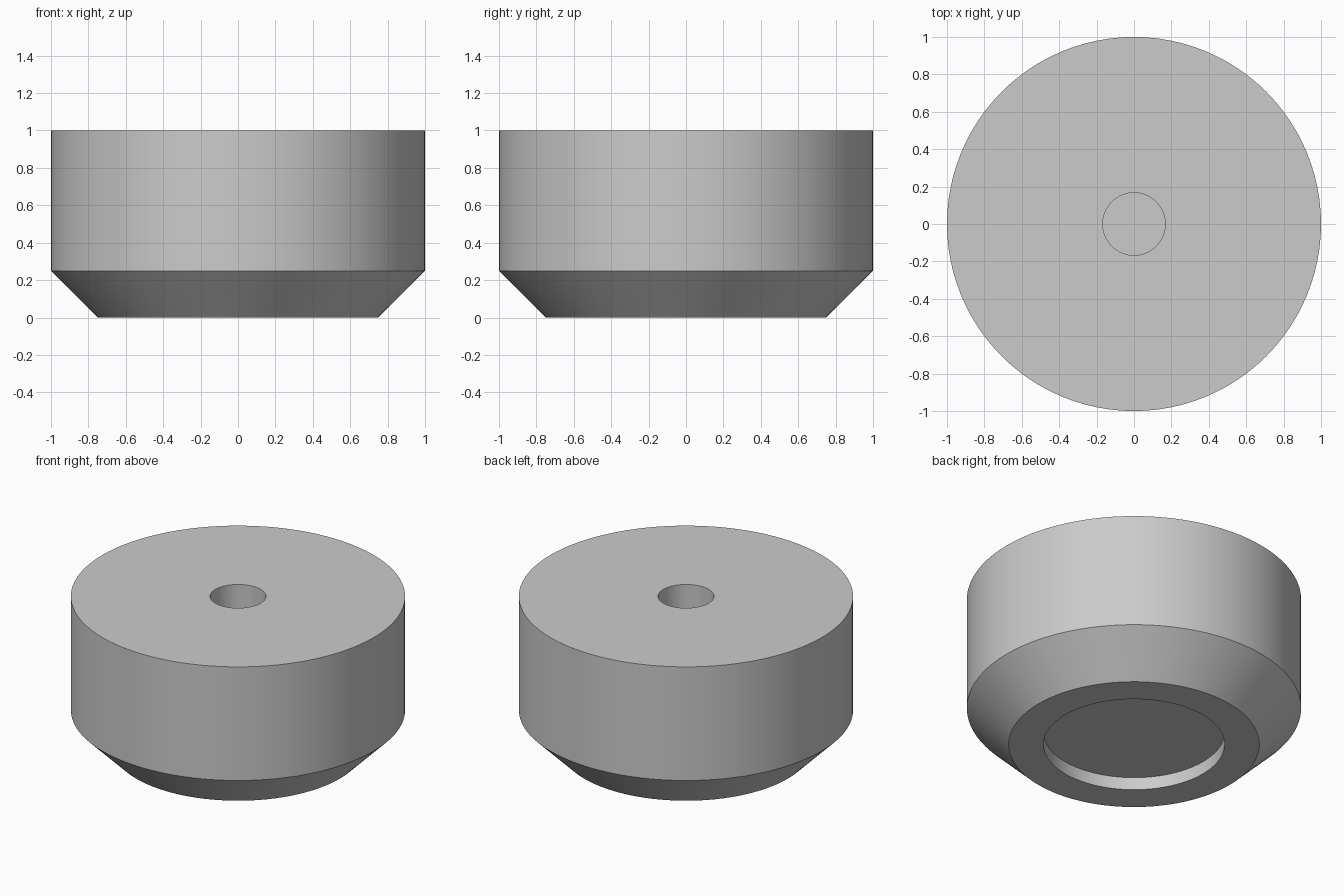
import bpy
import bmesh
import math

cube = bpy.data.objects.get("Cube")
if cube:
    bpy.data.objects.remove(cube, do_unlink=True)

SEGMENTS = 96

# Single plain grey
grey = bpy.data.materials.new("plain grey")
grey.use_nodes = True
colour = (0.6, 0.6, 0.6, 1.0)
grey.diffuse_color = colour
grey.node_tree.nodes["Principled BSDF"].inputs["Base Color"].default_value = colour


def lathe(name, profile):
    """Revolve a (radius, height) profile around the z axis."""
    bm = bmesh.new()
    verts = [bm.verts.new((r, 0, z)) for r, z in profile]
    edges = [bm.edges.new(pair) for pair in zip(verts, verts[1:])]
    bmesh.ops.spin(bm, geom=verts + edges, cent=(0, 0, 0), axis=(0, 0, 1),
                   angle=math.tau, steps=SEGMENTS, use_merge=False)
    bmesh.ops.remove_doubles(bm, verts=bm.verts[:], dist=0.0001)
    bmesh.ops.recalc_face_normals(bm, faces=bm.faces[:])
    mesh = bpy.data.meshes.new(name)
    bm.to_mesh(mesh)
    bm.free()
    mesh.materials.append(grey)
    obj = bpy.data.objects.new(name, mesh)
    bpy.context.collection.objects.link(obj)
    return obj


# Round foot: bottom recess, chamfered base, straight wall, blind top hole
foot = lathe("round_foot", [
    (0, 0.083), (0.542, 0.083), (0.542, 0),     # recess
    (0.75, 0), (1, 0.25), (1, 1),               # chamfer and wall
    (0.167, 1), (0.167, 0.5), (0, 0.5),         # top hole
])

bpy.ops.object.select_all(action="DESELECT")
foot.select_set(True)
bpy.context.view_layer.objects.active = foot
bpy.ops.object.shade_smooth_by_angle(angle=math.radians(30))
